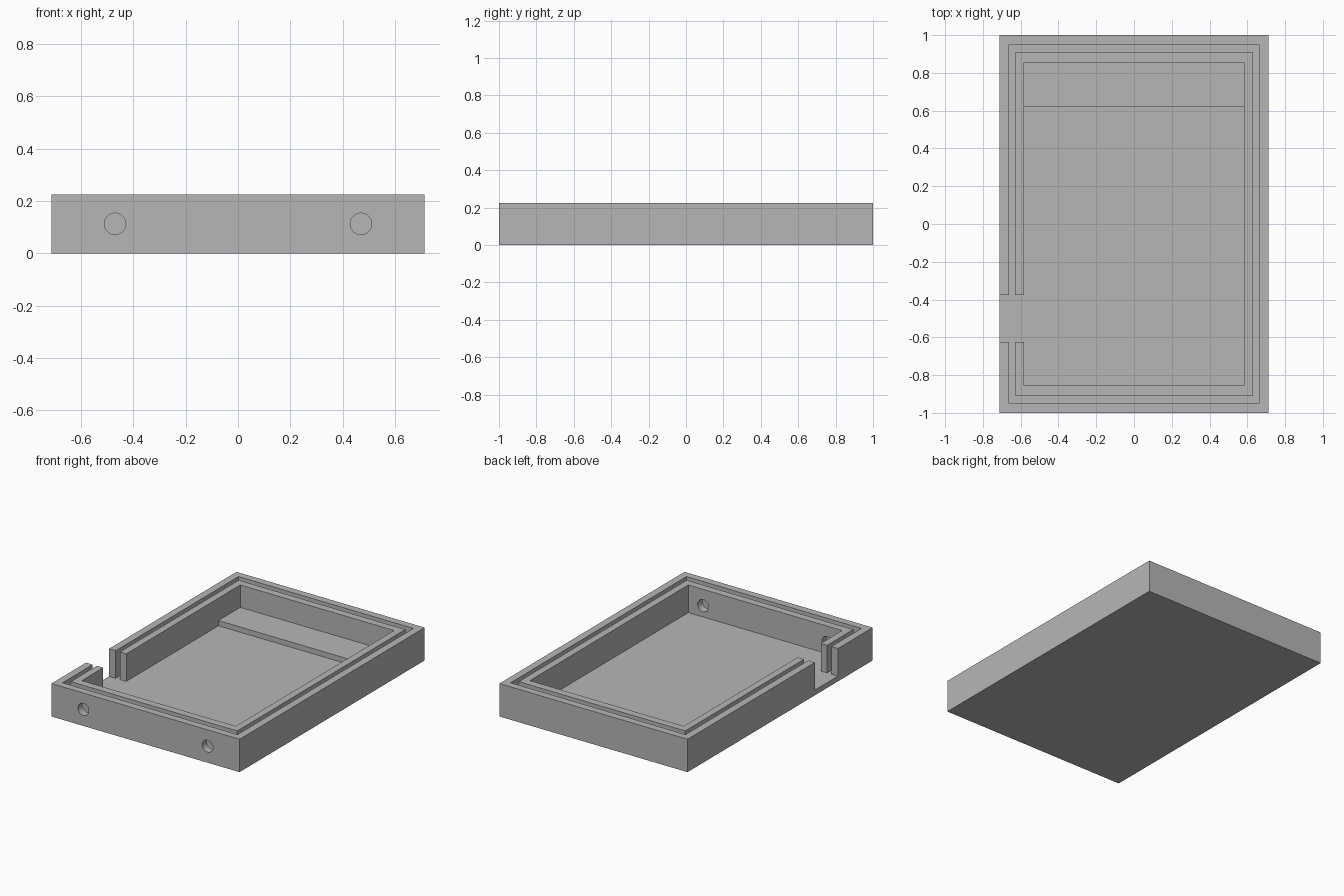
import bpy
import bmesh
from math import radians
from mathutils import Matrix, Vector

default = bpy.data.objects.get("Cube")
if default:
    bpy.data.objects.remove(default, do_unlink=True)

HALF_X, HALF_Y, HEIGHT = 0.712, 1.0, 0.225
FLOOR = 0.036          # thickness of the bottom plate
STEP_TOP = 0.072       # top of the raised shelf
RIM = (0.662, 0.95)    # inside of the outer wall
LIP = (0.63, 0.908)    # outside of the inner wall
WELL = (0.582, 0.856)  # inside of the inner wall
GAP_Y = (-0.625, -0.376)

grey = bpy.data.materials.new("plain grey")
grey.use_nodes = True
colour = (0.47, 0.47, 0.47, 1)
grey.diffuse_color = colour
grey.node_tree.nodes["Principled BSDF"].inputs["Base Color"].default_value = colour


def finish(name, bm):
    mesh = bpy.data.meshes.new(name)
    bm.to_mesh(mesh)
    bm.free()
    mesh.materials.append(grey)
    obj = bpy.data.objects.new(name, mesh)
    bpy.context.collection.objects.link(obj)
    return obj


def box(name, low, high):
    low, high = Vector(low), Vector(high)
    bm = bmesh.new()
    bmesh.ops.create_cube(bm, size=1)
    bmesh.ops.scale(bm, vec=high - low, verts=bm.verts)
    bmesh.ops.translate(bm, vec=(low + high) / 2, verts=bm.verts)
    return finish(name, bm)


def block(name, half, bottom, top):
    return box(name, (-half[0], -half[1], bottom), (half[0], half[1], top))


def hole(x):
    bm = bmesh.new()
    place = Matrix.Translation((x, -0.95, 0.113)) @ Matrix.Rotation(radians(90), 4, "X")
    bmesh.ops.create_cone(bm, cap_ends=True, segments=48, radius1=0.041,
                          radius2=0.041, depth=0.4, matrix=place)
    return finish("hole_cutter", bm)


def cut(obj, cutters):
    for cutter in cutters:
        cutter.hide_render = True
        mod = obj.modifiers.new("cut", "BOOLEAN")
        mod.operation, mod.solver, mod.object = "DIFFERENCE", "EXACT", cutter
    bpy.context.view_layer.update()
    graph = bpy.context.evaluated_depsgraph_get()
    mesh = bpy.data.meshes.new_from_object(obj.evaluated_get(graph))
    obj.modifiers.clear()
    obj.data = mesh
    for cutter in cutters:
        bpy.data.objects.remove(cutter, do_unlink=True)
    # Smooth only the bores of the round holes
    bpy.ops.object.select_all(action="DESELECT")
    obj.select_set(True)
    bpy.context.view_layer.objects.active = obj
    bpy.ops.object.shade_smooth_by_angle(angle=radians(30))


def openings(bottom):
    gap = box("gap_cutter", (-1, GAP_Y[0], bottom), (-0.5, GAP_Y[1], 1))
    return [gap, hole(-0.47), hole(0.47)]


# Bottom plate and outer wall, with the side opening and front holes
tray = block("outer_tray", (HALF_X, HALF_Y), 0, HEIGHT)
cut(tray, [block("rim_cutter", RIM, FLOOR, 1)] + openings(FLOOR))

# Inner wall, set apart from the outer wall by a narrow groove
inner = block("inner_wall", LIP, FLOOR, HEIGHT)
cut(inner, [block("well_cutter", WELL, -1, 1)] + openings(-1))

# Raised shelf along the back of the floor
box("back_shelf", (-WELL[0], 0.62, FLOOR), (WELL[0], WELL[1], STEP_TOP))
